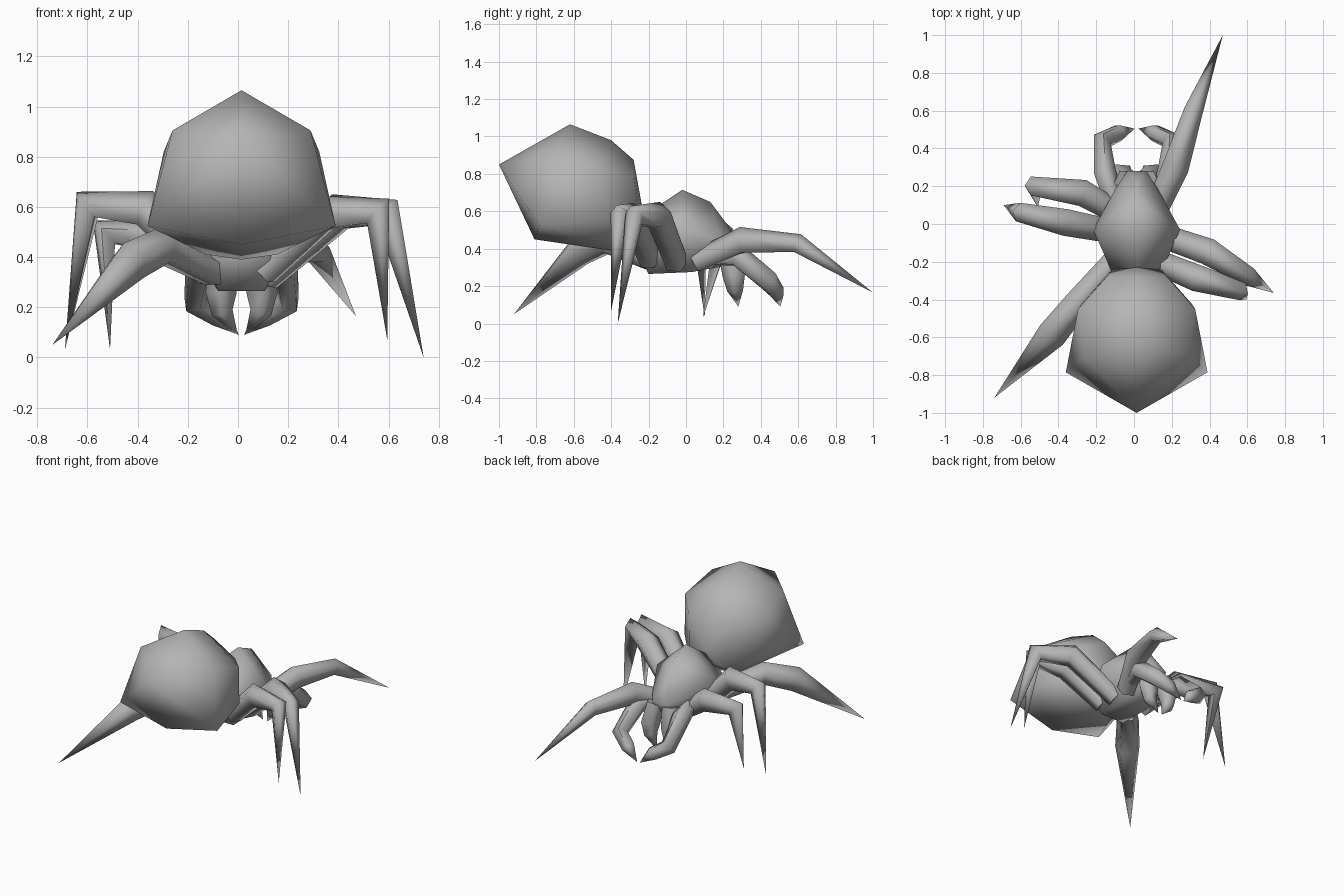
import bpy, bmesh, math
from mathutils import Vector

cube = bpy.data.objects.get("Cube")
if cube:
    bpy.data.objects.remove(cube)

CX = 0.014  # body's mirror plane

grey = bpy.data.materials.new("plain grey")
grey.use_nodes = True
grey.diffuse_color = (0.46, 0.46, 0.46, 1)
grey.node_tree.nodes["Principled BSDF"].inputs["Base Color"].default_value = (0.46, 0.46, 0.46, 1)


def finish(bm, name, angle):
    bmesh.ops.recalc_face_normals(bm, faces=bm.faces[:])
    mesh = bpy.data.meshes.new(name)
    bm.to_mesh(mesh)
    bm.free()
    mesh.materials.append(grey)
    obj = bpy.data.objects.new(name, mesh)
    bpy.context.collection.objects.link(obj)
    bpy.ops.object.select_all(action="DESELECT")
    obj.select_set(True)
    bpy.context.view_layer.objects.active = obj
    bpy.ops.object.shade_smooth_by_angle(angle=math.radians(angle))


def hull(name, points):
    """Faceted closed body from half its corner points."""
    bm = bmesh.new()
    for x, y, z in points:
        for side in ((1, -1) if x else (1,)):
            bm.verts.new((CX + side * x, y, z))
    bmesh.ops.convex_hull(bm, input=bm.verts[:])
    loose = [v for v in bm.verts if not v.link_faces]
    bmesh.ops.delete(bm, geom=loose, context="VERTS")
    finish(bm, name, 75)


def limb(name, path, radii, sides=5):
    """Tapering jointed tube that ends in a point."""
    pts = [Vector(p) for p in path]
    bm = bmesh.new()
    rings = []
    across_all = (pts[-1] - pts[0]).cross(Vector((0, 0, 1)))
    for i, (p, r) in enumerate(zip(pts[:-1], radii)):
        ahead = (pts[i + 1] - p).normalized()
        back = (p - pts[i - 1]).normalized() if i else ahead
        t = (ahead + back).normalized()
        across = (across_all - t * across_all.dot(t)).normalized()
        up = across.cross(t)
        mitre = 1 / max(0.75, t.dot(ahead))
        ring = []
        for k in range(sides):
            a = math.tau * k / sides
            ring.append(bm.verts.new(p + r * (across * math.sin(a) + up * mitre * math.cos(a))))
        rings.append(ring)
    tip = bm.verts.new(pts[-1])
    bm.faces.new(rings[0])
    for k in range(sides):
        n = (k + 1) % sides
        for a, b in zip(rings, rings[1:]):
            bm.faces.new((a[k], a[n], b[n], b[k]))
        bm.faces.new((rings[-1][k], rings[-1][n], tip))
    finish(bm, name, 75)


# Abdomen
hull("abdomen", [
    (0, -0.62, 1.065), (0, -1.0, 0.85), (0, -0.4, 0.98), (0, -0.28, 0.875),
    (0.375, -0.785, 0.525), (0.275, -0.7, 0.905), (0.31, -0.45, 0.82),
    (0.29, -0.42, 0.55), (0.16, -0.28, 0.78), (0.13, -0.24, 0.5),
    (0, -0.81, 0.45), (0, -0.4, 0.39), (0.14, -0.38, 0.41), (0, -0.23, 0.6)])

# Thorax and head
hull("thorax", [
    (0, -0.02, 0.715), (0, 0.13, 0.65), (0, 0.22, 0.53), (0.23, -0.03, 0.51),
    (0.11, 0.19, 0.44), (0.05, 0.28, 0.42), (0.12, -0.28, 0.42), (0, -0.28, 0.54),
    (0.09, -0.2, 0.265), (0.1, 0.03, 0.275), (0.06, 0.22, 0.31)])

# Mirrored mouth parts
for side, s in (("left", 1), ("right", -1)):
    limb(side + "_feeler",
         [(CX + s * x, y, z) for x, y, z in
          ((0.11, 0.1, 0.36), (0.17, 0.27, 0.365), (0.185, 0.44, 0.225),
           (0.09, 0.485, 0.165), (0.01, 0.505, 0.09))],
         (0.055, 0.062, 0.052, 0.046))
    limb(side + "_fang",
         [(CX + s * x, y, z) for x, y, z in
          ((0.06, 0.23, 0.39), (0.08, 0.26, 0.26), (0.075, 0.265, 0.18), (0.015, 0.28, 0.09))],
         (0.06, 0.065, 0.045))

# Legs, each posed by root, hip, knee and foot
legs = {
    "left_front_leg": ((0.11, 0.06, 0.33), (0.22, 0.3, 0.44), (0.315, 0.6, 0.425), (0.47, 1.0, 0.165)),
    "left_middle_leg": ((0.11, -0.05, 0.32), (0.4, -0.15, 0.575), (0.6, -0.275, 0.575), (0.74, -0.365, 0.0)),
    "left_back_leg": ((0.1, -0.19, 0.34), (0.34, -0.29, 0.57), (0.56, -0.35, 0.58), (0.595, -0.4, 0.07)),
    "right_front_leg": ((-0.1, 0.06, 0.34), (-0.28, 0.165, 0.475), (-0.53, 0.2, 0.495), (-0.51, 0.09, 0.03)),
    "right_middle_leg": ((-0.11, -0.04, 0.33), (-0.37, 0.01, 0.59), (-0.6, 0.06, 0.605), (-0.69, 0.1, 0.03)),
    "right_back_leg": ((-0.09, -0.18, 0.34), (-0.3, -0.42, 0.445), (-0.43, -0.58, 0.38), (-0.74, -0.92, 0.05)),
}
for name, path in legs.items():
    knee = 0.083 if name == "right_back_leg" else 0.053
    limb(name, path, (0.065, 0.075, knee))
